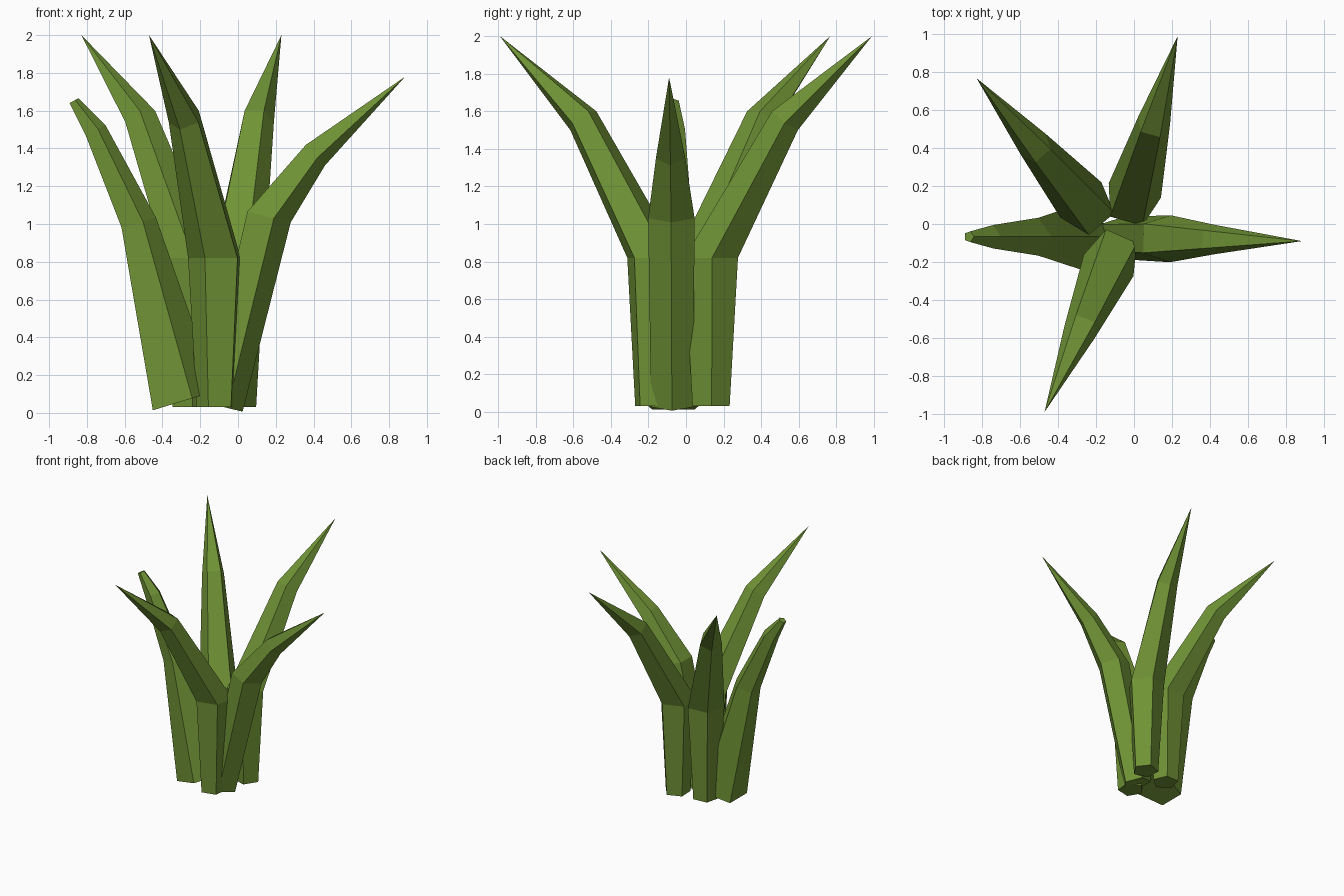
import bpy, bmesh, math

if "Cube" in bpy.data.objects:
    bpy.data.objects.remove(bpy.data.objects["Cube"])

SIDES = 5
green = bpy.data.materials.new("leaf_green")
green.diffuse_color = (0.16, 0.29, 0.036, 1)
green.use_nodes = True
green.node_tree.nodes["Principled BSDF"].inputs["Base Color"].default_value = green.diffuse_color


def leaf(name, x, y, heading, rings, phase=0):
    """Five-sided leaf; each ring is (distance outward, height, radius, tilt)."""
    h = math.radians(heading)
    ux, uy = math.cos(h), math.sin(h)
    bm = bmesh.new()
    loops = []
    for out, z, r, tilt in rings:
        t = math.radians(tilt)
        loop = []
        for k in range(SIDES if r else 1):
            ang = math.radians(phase) + k * math.tau / SIDES
            a, b = r * math.cos(ang), r * math.sin(ang)
            d = out + a * math.cos(t)
            loop.append(bm.verts.new((x + ux * d - uy * b,
                                      y + uy * d + ux * b,
                                      z - a * math.sin(t))))
        loops.append(loop)
    # side walls, closing to a point where the ring is a single vertex
    for lo, hi in zip(loops, loops[1:]):
        for k in range(SIDES):
            n = (k + 1) % SIDES
            if len(hi) == 1:
                bm.faces.new((lo[k], lo[n], hi[0]))
            else:
                bm.faces.new((lo[k], lo[n], hi[n], hi[k]))
    # end caps
    bm.faces.new(loops[0][::-1])
    if len(loops[-1]) > 1:
        bm.faces.new(loops[-1])
    bmesh.ops.recalc_face_normals(bm, faces=bm.faces)
    me = bpy.data.meshes.new(name)
    bm.to_mesh(me)
    bm.free()
    me.materials.append(green)
    bpy.context.collection.objects.link(bpy.data.objects.new(name, me))


# three identical tall leaves
tall = [(0, 0.03, 0.104, 0), (0, 0.82, 0.15, 0), (0.41, 1.555, 0.09, 38), (0.89, 2.0, 0, 0)]
leaf("front_leaf", -0.115, -0.175, 246.4, tall)
leaf("back_right_leaf", -0.008, 0.132, 74.5, tall)
leaf("back_left_leaf", -0.25, 0.092, 130.6, tall)

# drooping pointed leaf
leaf("right_leaf", -0.09, -0.073, -1,
     [(0, 0.035, 0.118, 14), (0.243, 1.04, 0.13, 14), (0.495, 1.37, 0.082, 48), (0.975, 1.78, 0, 0)])

# thick leaf with a cut-off tip, flat side outward
leaf("left_leaf", -0.30, -0.067, 180,
     [(0, 0.06, 0.195, 17), (0.235, 1.005, 0.105, 16), (0.46, 1.495, 0.065, 25), (0.57, 1.652, 0.03, 28)],
     phase=180)
